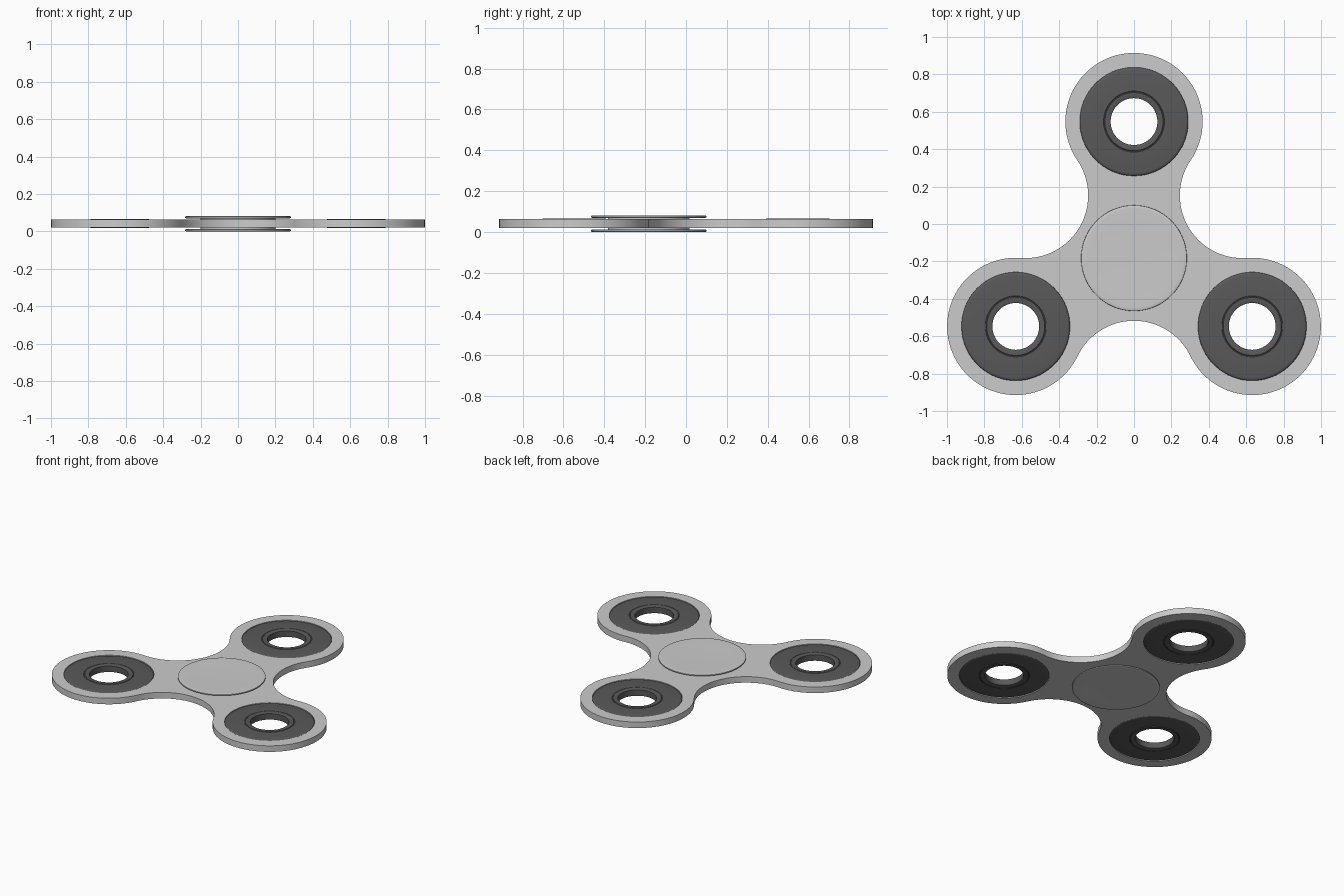
import bpy, bmesh
from math import sin, cos, pi, radians, atan2, hypot
from mathutils import Vector

if "Cube" in bpy.data.objects:
    bpy.data.objects.remove(bpy.data.objects["Cube"])

HUB = Vector((0, -0.1825))
ARM, LOBE, FILLET, WAIST = 0.73, 0.367, 0.335, 0.335
HOLE = 0.29
Z0, Z1 = 0.021, 0.064
MID = (Z0 + Z1) / 2 - 0.0015

dark = bpy.data.materials.new("dark_weight")
dark.diffuse_color = (0.1, 0.1, 0.1, 1)
dark.use_nodes = True
dark.node_tree.nodes["Principled BSDF"].inputs["Base Color"].default_value = dark.diffuse_color


def polar(centre, r, a):
    return centre + Vector((cos(a), sin(a))) * r


def smooth(obj, angle=30):
    bpy.ops.object.select_all(action='DESELECT')
    obj.select_set(True)
    bpy.context.view_layer.objects.active = obj
    bpy.ops.object.shade_smooth_by_angle(angle=radians(angle))


def lathe(name, profile, xy, closed, steps=96):
    """Spin an (r, z) profile about a vertical axis at xy."""
    me = bpy.data.meshes.new(name)
    bm = bmesh.new()
    rows = [[bm.verts.new((r * cos(2 * pi * i / steps), r * sin(2 * pi * i / steps), z))
             for i in range(steps)] for r, z in profile]
    pairs = list(zip(rows, rows[1:] + rows[:1])) if closed else list(zip(rows, rows[1:]))
    for a, b in pairs:
        for i in range(steps):
            j = (i + 1) % steps
            bm.faces.new((a[i], a[j], b[j], b[i]))
    bmesh.ops.remove_doubles(bm, verts=bm.verts, dist=1e-5)
    bmesh.ops.recalc_face_normals(bm, faces=bm.faces)
    bm.to_mesh(me)
    bm.free()
    obj = bpy.data.objects.new(name, me)
    obj.location = (xy[0], xy[1], 0)
    bpy.context.collection.objects.link(obj)
    smooth(obj)
    return obj


lobes = [polar(HUB, ARM, radians(90 + 120 * k)) for k in range(3)]

# Body outline: three lobe arcs joined by tangent concave arcs
outline = []
for k, c in enumerate(lobes):
    axis = radians(90 + 120 * k)
    valley_dir = axis + pi / 3
    valley = polar(HUB, WAIST + FILLET, valley_dir)
    d = valley - c
    touch = (atan2(d.y, d.x) - axis) % (2 * pi)
    n = 64
    outline += [polar(c, LOBE, axis - touch + 2 * touch * i / n) for i in range(n + 1)]
    d = c - valley
    half = (atan2(d.y, d.x) - valley_dir - pi + pi) % (2 * pi) - pi
    half = (atan2(d.y, d.x) - (valley_dir + pi) + pi) % (2 * pi) - pi
    outline += [polar(valley, FILLET, valley_dir + pi + half - 2 * half * i / 40)
                for i in range(1, 40)]

# Body plate: filled curve with three round holes, extruded
curve = bpy.data.curves.new("body_plate", 'CURVE')
curve.dimensions = '2D'
curve.fill_mode = 'BOTH'
curve.extrude = (Z1 - Z0) / 2
loops = [outline] + [[polar(c, HOLE, 2 * pi * i / 96) for i in range(96)] for c in lobes]
for pts in loops:
    s = curve.splines.new('POLY')
    s.points.add(len(pts) - 1)
    for p, v in zip(s.points, pts):
        p.co = (v.x, v.y, 0, 1)
    s.use_cyclic_u = True
body = bpy.data.objects.new("body_plate", curve)
body.location.z = (Z0 + Z1) / 2
bpy.context.collection.objects.link(body)
bpy.context.view_layer.objects.active = body
body.select_set(True)
bpy.ops.object.convert(target='MESH')
body = bpy.context.view_layer.objects.active
bm = bmesh.new()
bm.from_mesh(body.data)
bmesh.ops.remove_doubles(bm, verts=bm.verts, dist=1e-5)
bmesh.ops.recalc_face_normals(bm, faces=bm.faces)
bm.to_mesh(body.data)
bm.free()
smooth(body)

# Dark weight rings, symmetric above and below the plate
half_ring = [(0.290, 0.013), (0.288, 0.017), (0.283, 0.0205), (0.275, 0.022),
             (0.163, 0.022), (0.161, 0.0205), (0.158, 0.0205), (0.155, 0.0235),
             (0.130, 0.0235), (0.125, 0.021)]
zc = (Z0 + Z1) / 2
ring = [(r, zc + h) for r, h in half_ring] + [(r, zc - h) for r, h in reversed(half_ring)]
for k, c in enumerate(lobes):
    lathe(f"weight_ring_{k + 1}", ring, c, True).data.materials.append(dark)

# Finger caps with a slightly dished face and a short stem into the hub
cap = [(0, 0.038), (0.07, 0.0382), (0.14, 0.0388), (0.21, 0.0398), (0.265, 0.041),
       (0.277, 0.0405), (0.282, 0.0385), (0.283, 0.035), (0.282, 0.031), (0.277, 0.0285),
       (0.2, 0.0275), (0.2, 0.018), (0, 0.018)]
for name, sgn in (("finger_cap_top", 1), ("finger_cap_bottom", -1)):
    lathe(name, [(r, 0.041 + sgn * h) for r, h in cap], HUB, False)
